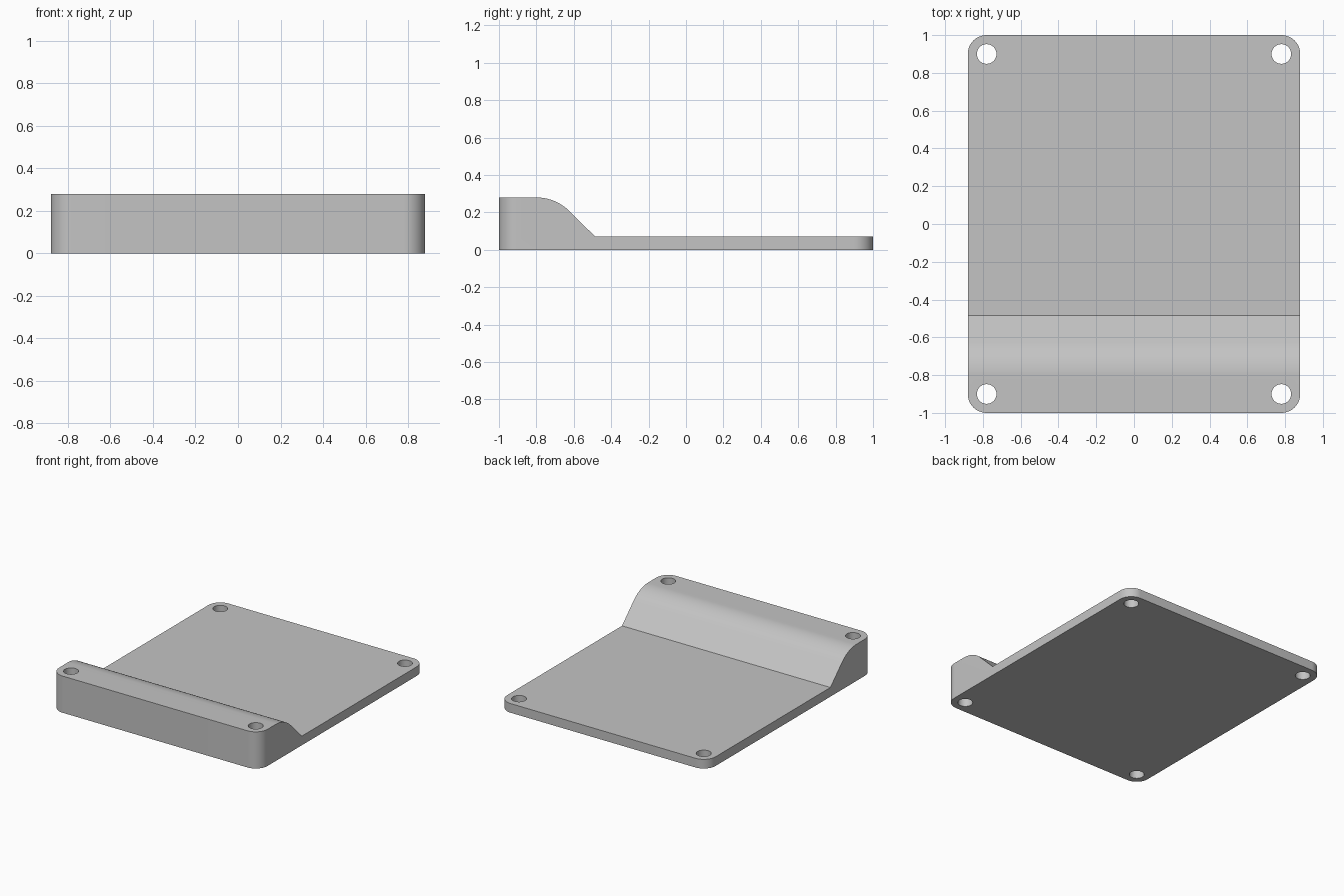
import bpy
import bmesh
from math import sin, cos, pi, radians
from mathutils import Vector

cube = bpy.data.objects.get("Cube")
if cube:
    bpy.data.objects.remove(cube, do_unlink=True)

HALF_X, HALF_Y = 0.88, 1.0
TOP, PLATE = 0.28, 0.07
INSET = 0.1            # corner radius and hole inset
HOLE_R = 0.052

grey = bpy.data.materials.new("plain grey")
grey.use_nodes = True
colour = (0.55, 0.55, 0.55, 1)
grey.diffuse_color = colour
grey.node_tree.nodes["Principled BSDF"].inputs["Base Color"].default_value = colour


def arc(cx, cy, r, start, end, steps):
    """Points along a circular arc, angles in degrees."""
    angles = [radians(start + (end - start) * i / steps) for i in range(steps + 1)]
    return [(cx + r * cos(a), cy + r * sin(a)) for a in angles]


def prism(name, points, direction):
    """Extrude a closed outline of 3D points along a direction."""
    bm = bmesh.new()
    face = bm.faces.new([bm.verts.new(p) for p in points])
    ext = bmesh.ops.extrude_face_region(bm, geom=[face])
    verts = [v for v in ext["geom"] if isinstance(v, bmesh.types.BMVert)]
    bmesh.ops.translate(bm, verts=verts, vec=Vector(direction))
    bmesh.ops.recalc_face_normals(bm, faces=bm.faces)
    mesh = bpy.data.meshes.new(name)
    bm.to_mesh(mesh)
    bm.free()
    mesh.materials.append(grey)
    obj = bpy.data.objects.new(name, mesh)
    bpy.context.collection.objects.link(obj)
    return obj


def combine(obj, cutter, operation):
    """Apply a boolean and discard the helper."""
    cutter.hide_render = True
    mod = obj.modifiers.new("cut", 'BOOLEAN')
    mod.operation = operation
    mod.solver = 'EXACT'
    mod.object = cutter
    bpy.context.view_layer.objects.active = obj
    bpy.ops.object.modifier_apply(modifier=mod.name)
    bpy.data.objects.remove(cutter, do_unlink=True)


# Side profile: raised front ridge, rounded shoulder, 45 degree ramp, thin plate
shoulder_r = 0.25
side = [(-1.2, -0.1), (-1.2, TOP)]
side += arc(-0.8, TOP - shoulder_r, shoulder_r, 90, 45, 16)
side += [(-0.485, PLATE), (1.2, PLATE), (1.2, -0.1)]
base = prism("stepped_base_plate", [(-1.1, y, z) for y, z in side], (2.2, 0, 0))

# Rounded rectangular footprint
cx, cy = HALF_X - INSET, HALF_Y - INSET
outline = []
for i, (sx, sy) in enumerate([(1, 1), (-1, 1), (-1, -1), (1, -1)]):
    outline += arc(sx * cx, sy * cy, INSET, 90 * i, 90 * i + 90, 16)
footprint = prism("footprint", [(x, y, 0) for x, y in outline], (0, 0, 0.5))
combine(base, footprint, 'INTERSECT')

# Four corner through holes
for sx in (-1, 1):
    for sy in (-1, 1):
        ring = arc(sx * cx, sy * cy, HOLE_R, 0, 360, 40)[:-1]
        hole = prism("hole", [(x, y, -0.2) for x, y in ring], (0, 0, 0.8))
        combine(base, hole, 'DIFFERENCE')

# Smooth curves, sharp edges
bpy.ops.object.select_all(action='DESELECT')
base.select_set(True)
bpy.context.view_layer.objects.active = base
bpy.ops.object.shade_smooth_by_angle(angle=radians(30))
